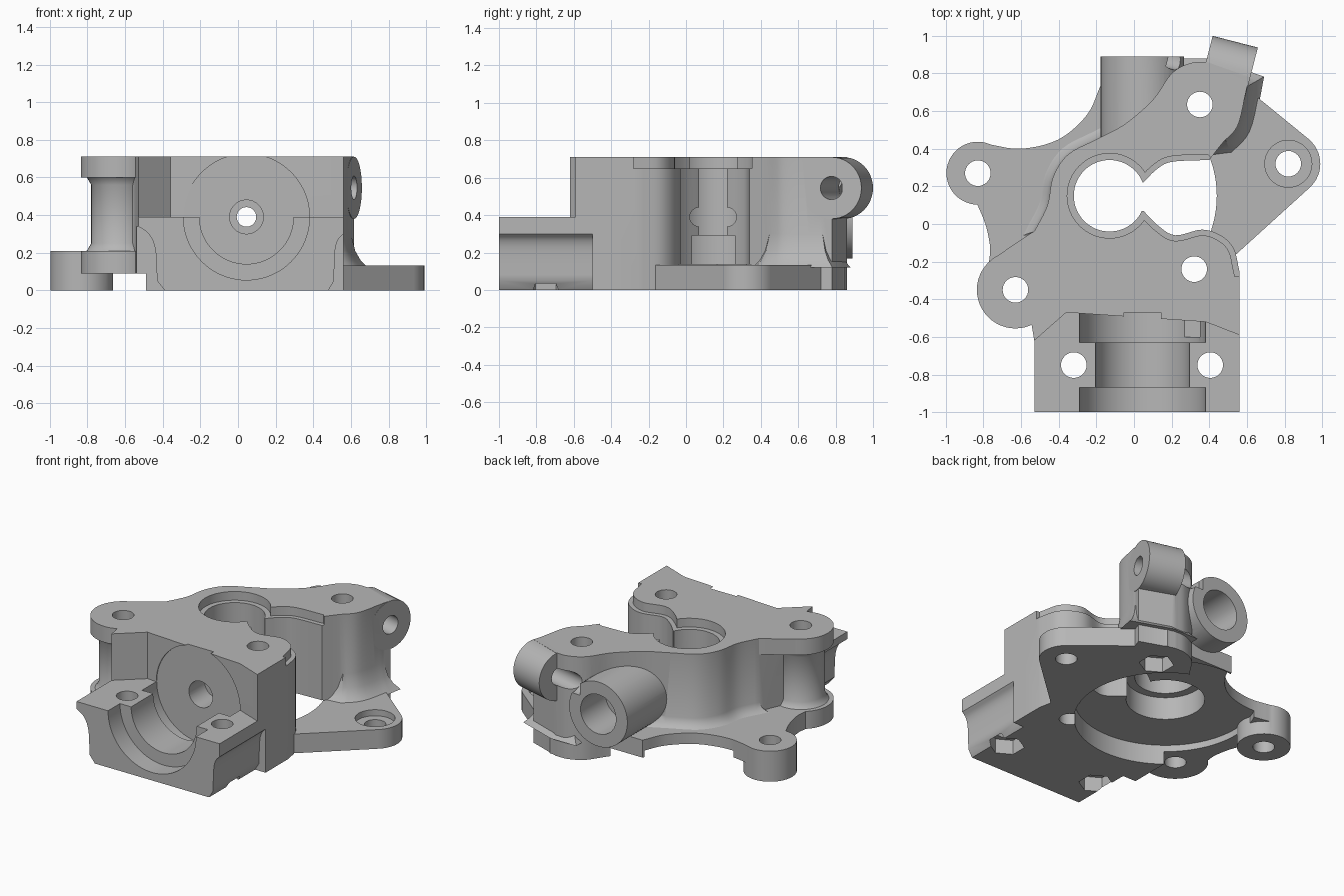
import bpy, bmesh, math
from mathutils import Vector, Matrix

cube = bpy.data.objects.get("Cube")
if cube:
    bpy.data.objects.remove(cube)

TOP = 0.71
BORE = (-0.13, 0.15)

metal = bpy.data.materials.new("cast_grey")
metal.use_nodes = True
GREY = (0.47, 0.47, 0.47, 1)
metal.diffuse_color = GREY
metal.node_tree.nodes["Principled BSDF"].inputs["Base Color"].default_value = GREY


def spline(pts, n=5):
    """Smooth curve through a few points."""
    p = [Vector(q) for q in pts]
    p = [2 * p[0] - p[1]] + p + [2 * p[-1] - p[-2]]
    out = []
    for a, b, c, d in zip(p, p[1:], p[2:], p[3:]):
        for i in range(n):
            t = i / n
            out.append(0.5 * (2 * b + (c - a) * t + (2 * a - 5 * b + 4 * c - d) * t * t
                              + (3 * b - a - 3 * c + d) * t ** 3))
    return [tuple(v) for v in out] + [tuple(pts[-1])]


def offset(pts, d):
    """Move a counter-clockwise outline outwards."""
    out = []
    for i, q in enumerate(pts):
        a = (Vector(q) - Vector(pts[i - 1])).normalized()
        b = (Vector(pts[(i + 1) % len(pts)]) - Vector(q)).normalized()
        n = Vector((a.y + b.y, -a.x - b.x))
        n.normalize()
        k = max(0.7, n.dot(Vector((a.y, -a.x))))
        out.append(tuple(Vector(q) + n * d / k))
    return out


def finish(name, bm):
    bmesh.ops.recalc_face_normals(bm, faces=bm.faces)
    me = bpy.data.meshes.new(name)
    bm.to_mesh(me)
    bm.free()
    me.materials.append(metal)
    ob = bpy.data.objects.new(name, me)
    bpy.context.collection.objects.link(ob)
    return ob


def prism(name, pts, *levels, axis="z"):
    """Stack an outline through (height, outward offset) levels."""
    area = sum(a[0] * b[1] - b[0] * a[1] for a, b in zip(pts, pts[1:] + pts[:1]))
    pts = pts if area > 0 else pts[::-1]
    bm = bmesh.new()
    rings = []
    for h, d in levels:
        ring = offset(pts, d) if d else pts
        rings.append([bm.verts.new((x, y, h) if axis == "z" else (x, h, y)) for x, y in ring])
    bm.faces.new(rings[0][::-1])
    bm.faces.new(rings[-1])
    for lo, hi in zip(rings, rings[1:]):
        for i in range(len(lo)):
            bm.faces.new((lo[i - 1], lo[i], hi[i], hi[i - 1]))
    return finish(name, bm)


def cyl(name, p, q, r, r2=None, n=48):
    p, q = Vector(p), Vector(q)
    m = Matrix.Translation((p + q) / 2) @ (q - p).to_track_quat("Z", "Y").to_matrix().to_4x4()
    bm = bmesh.new()
    bmesh.ops.create_cone(bm, cap_ends=True, segments=n, radius1=r, radius2=r if r2 is None else r2,
                          depth=(q - p).length, matrix=m)
    return finish(name, bm)


def post(name, xy, z0, z1, r, n=48):
    return cyl(name, (*xy, z0), (*xy, z1), r, n=n)


def rect(x0, x1, y0, y1):
    return [(x0, y0), (x1, y0), (x1, y1), (x0, y1)]


def combine(op, *tools):
    for tool in tools:
        mod = housing.modifiers.new(tool.name, "BOOLEAN")
        mod.operation, mod.solver, mod.object = op, "EXACT", tool
        bpy.ops.object.modifier_apply(modifier=mod.name)
        bpy.data.objects.remove(tool)


# Main body outline
back_wall = spline([(.39, .86), (.30, .855), (.2, .8), (.1, .66), (-.05, .53), (-.2, .45),
                    (-.35, .37), (-.43, .25), (-.46, .1), (-.53, -.04)])
front_lip = spline([(.56, -.25), (.53, -.13), (.46, -.06), (.36, -.03), (.22, -.06),
                    (.13, -.01), (.05, .07)])
back_lip = spline([(.05, .22), (.12, .29), (.2, .33), (.38, .34)])
tower_side = spline([(.4, .34), (.47, .43), (.55, .52), (.59, .68), (.6, .73)])
body = (back_wall + [(-.6, -.2), (-.63, -.35), (-.55, -.5), (-.53, -.62), (-.36, -.47),
                     (.38, -.52), (.56, -.59)] + front_lip + [(-.13, .07), (-.13, .22)]
        + back_lip + tower_side + [(.617, .78)])
housing = prism("housing", body, (0, 0), (TOP, 0))
bpy.context.view_layer.objects.active = housing
housing.select_set(True)

# Front bearing block, mounting plate, side flange
flange = (spline([(-.18, .73), (-.25, .58), (-.4, .45), (-.6, .4), (-.78, .425)])
          + [(-.83, .27)] + spline([(-.84, .12), (-.79, 0), (-.765, -.12), (-.77, -.2)])
          + [(-.5, -.4), (0, 0), (.2, .73)])
plate = [(.93, .45), (.44, .85), (.3, .85), (.2, .72), (-.1, .3), (.2, -.3), (.5, -.2), (.93, .19)]
web = [(-.5, -.02), (-.55, -.05), (-.64, -.11), (-.72, -.165), (-.63, -.35), (-.56, -.54), (-.5, -.5)]
combine("UNION",
        prism("bearing_block", rect(-.53, .56, -1, -.4), (0, 0), (.39, 0)),
        prism("mounting_plate", plate, (0, 0), (.132, 0)),
        post("plate_tab", (.82, .32), 0, .132, .17),
        prism("side_flange", flange, (.09, 0), (.21, 0)))

# Left front ear: two flanges joined by a neck with filleted ends
EAR = (-.63, -.35)
for z0, z1 in ((.09, .21), (.6, TOP)):
    combine("UNION", prism("ear_web", web, (z0, 0), (z1, 0)), post("ear_flange", EAR, z0, z1, .205))
neck = [(EAR[0] + .15 * math.cos(i * math.pi / 20), EAR[1] + .15 * math.sin(i * math.pi / 20))
        for i in range(40)]
combine("UNION", prism("ear_neck", neck, (.2, .035), (.215, .02), (.25, 0),
                       (.56, 0), (.595, .02), (.605, .03)))

# Fillets where the walls meet the flange and plate
combine("UNION",
        prism("wall_fillet", back_wall[14:] + [(-.4, -.1), (-.2, .1), (-.1, .4)],
              (.2, .06), (.215, .035), (.235, .015), (.27, 0)),
        prism("tower_fillet", tower_side[6:] + [(.4, .8), (.3, .8), (.3, .42)],
              (.12, .08), (.16, .045), (.21, .02), (.3, 0)))

# Rear pipe and cross lug
LUG_A, LUG_B = Vector((.377, .84, .545)), Vector((.617, .778, .545))
combine("UNION",
        cyl("rear_pipe", (.045, .42, .39), (.045, .89, .39), .222),
        cyl("cross_lug", LUG_A, LUG_B, .165))

# Underside recess, then the left lug that stands beside it
combine("DIFFERENCE",
        post("under_recess", BORE, -.1, .135, .57, 96),
        prism("ear_clearance", rect(-1.1, -.49, -.58, .05), (-.1, 0), (.09, 0)))
combine("UNION", post("left_lug", (-.83, .27), 0, .21, .167))

# Main bore with steps, and the shelf around the opening
opening = front_lip + back_lip + [(.4, .32), (.62, .2), (.62, -.25)]
combine("DIFFERENCE",
        post("main_bore", BORE, -.1, 1, .19, 64),
        post("lower_step", BORE, .1, .29, .245, 64),
        post("upper_step", BORE, .65, 1, .225, 64),
        prism("opening_shelf", opening, (.65, .03), (1, .03)))

# Bearing cradle and undercut sides
AX, AZ = .045, .39
for y0, y1, r in ((-1.1, -.87, .335), (-.9, -.6, .25), (-.63, -.47, .335)):
    combine("DIFFERENCE", cyl("cradle", (AX, y0, AZ), (AX, y1, AZ), r, n=80))
right_cut = spline([(.56, .3), (.53, .265), (.515, .2), (.51, .05)]) + [(.48, 0), (.48, -.1), (.7, -.1), (.7, .3)]
left_cut = spline([(-.53, .34), (-.475, .3), (-.44, .22), (-.43, .05)]) + [(-.39, 0), (-.39, -.1), (-.7, -.1), (-.7, .34)]
combine("DIFFERENCE",
        prism("right_undercut", right_cut, (-1.1, 0), (-.5, 0), axis="y"),
        prism("left_undercut", left_cut, (-1.1, 0), (-.57, 0), axis="y"),
        prism("locating_notch", rect(.26, .35, -.6, -.48), (.14, 0), (.39, 0)))

# Vertical bolt holes, nut pockets and tab counterbore
for xy in (EAR, (-.83, .27), (.82, .32), (.35, .635), (.32, -.24), (-.32, -.75), (.405, -.75)):
    combine("DIFFERENCE", post("bolt_hole", xy, -.1, 1, .068, 32))
for xy in ((-.32, -.75), (.405, -.75), (.35, .635)):
    combine("DIFFERENCE", post("nut_pocket", xy, -.1, .1, .11, 6))
combine("DIFFERENCE", post("tab_counterbore", (.82, .32), .09, .3, .125))

# Horizontal holes through the wall, pipe and lug
along = (LUG_B - LUG_A).normalized()
combine("DIFFERENCE",
        cyl("oil_hole", (AX, -.6, AZ), (AX, .95, AZ), .052, n=32),
        cyl("oil_hole_mouth", (AX, -.48, AZ), (AX, -.3, AZ), .09, n=32),
        cyl("pipe_bore", (AX, .62, AZ), (AX, .95, AZ), .135),
        cyl("lug_hole", LUG_A - along * .2, LUG_B + along * .1, .062, n=32))

bpy.ops.object.shade_smooth_by_angle(angle=math.radians(30))
